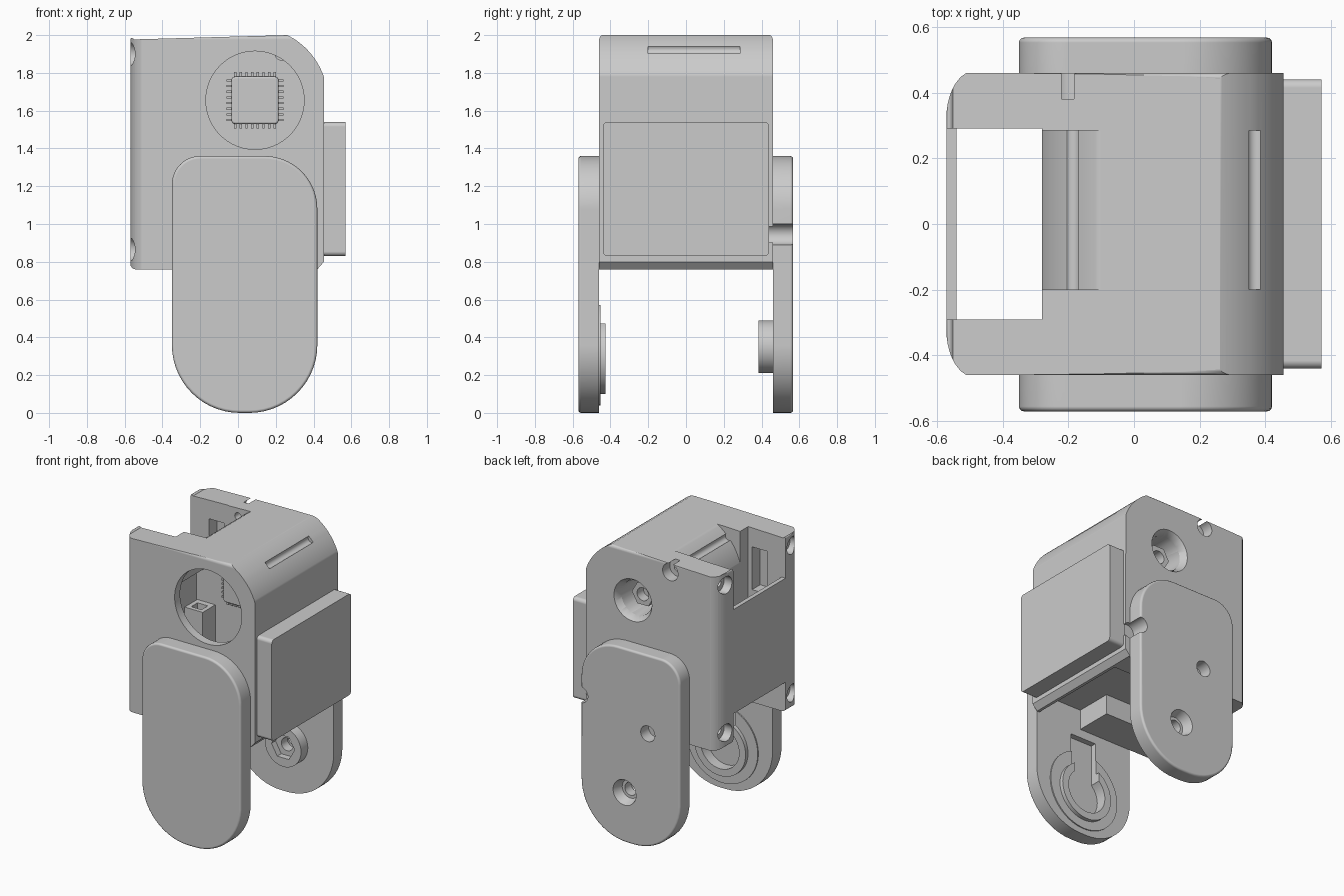
import bpy, bmesh, math
from mathutils import Vector

if "Cube" in bpy.data.objects:
    bpy.data.objects.remove(bpy.data.objects["Cube"], do_unlink=True)

grey = bpy.data.materials.new("plain grey")
grey.use_nodes = True
grey.diffuse_color = (0.6, 0.6, 0.6, 1)
grey.node_tree.nodes["Principled BSDF"].inputs["Base Color"].default_value = (0.6, 0.6, 0.6, 1)

PLACE = {
    "x": lambda a, b, t: (t, a, b),
    "y": lambda a, b, t: (a, t, b),
    "z": lambda a, b, t: (a, b, t),
}


def finish(name, bm):
    bmesh.ops.recalc_face_normals(bm, faces=bm.faces)
    mesh = bpy.data.meshes.new(name)
    bm.to_mesh(mesh)
    bm.free()
    mesh.materials.append(grey)
    obj = bpy.data.objects.new(name, mesh)
    bpy.context.collection.objects.link(obj)
    return obj


def rounded(corners, steps=10):
    """Outline from (a, b, radius) corners."""
    out = []
    for i, (a, b, r) in enumerate(corners):
        p = Vector((a, b))
        if r == 0:
            out.append((a, b))
            continue
        q = p + (Vector(corners[i - 1][:2]) - p).normalized() * r
        s = p + (Vector(corners[(i + 1) % len(corners)][:2]) - p).normalized() * r
        c = q + s - p
        for k in range(steps + 1):
            w = k / steps * math.pi / 2
            out.append(tuple(c + (q - c) * math.cos(w) + (s - c) * math.sin(w)))
    return out


def arc(a, b, r, start, end, n=16):
    """Points on a circle between two angles in degrees."""
    angles = [math.radians(start + (end - start) * k / n) for k in range(n + 1)]
    return [(a + r * math.cos(w), b + r * math.sin(w)) for w in angles]


def prism(name, outline, t0, t1, axis="y", bevel=0, far=None):
    """Extrude an outline along an axis; bevel rounds the rim at t0."""
    bm = bmesh.new()
    place = PLACE[axis]
    lo = [bm.verts.new(place(a, b, t0)) for a, b in outline]
    hi = [bm.verts.new(place(a, b, t1)) for a, b in (far or outline)]
    cap = bm.faces.new(lo)
    bm.faces.new(hi)
    for i in range(len(lo)):
        bm.faces.new((lo[i - 1], lo[i], hi[i], hi[i - 1]))
    if bevel:
        bmesh.ops.recalc_face_normals(bm, faces=bm.faces)
        bmesh.ops.bevel(bm, geom=list(cap.edges), offset=bevel, segments=3, profile=0.5, affect="EDGES")
    return finish(name, bm)


def cyl(name, a, b, r, t0, t1, axis="y", n=40, r2=None):
    def ring(q):
        return arc(a, b, q, 0, 360, n)[:-1]
    return prism(name, ring(r), t0, t1, axis, far=ring(r2 or r))


def boxes(name, spans):
    """One object from boxes given as (x0, x1, y0, y1, z0, z1)."""
    bm = bmesh.new()
    for x0, x1, y0, y1, z0, z1 in spans:
        made = bmesh.ops.create_cube(bm, size=1)["verts"]
        for v in made:
            v.co = (x1 if v.co.x > 0 else x0, y1 if v.co.y > 0 else y0, z1 if v.co.z > 0 else z0)
    return finish(name, bm)


def cut(obj, *cutters, how="DIFFERENCE"):
    bpy.context.view_layer.objects.active = obj
    for c in cutters:
        mod = obj.modifiers.new("cut", "BOOLEAN")
        mod.operation, mod.solver, mod.object = how, "EXACT", c
        bpy.ops.object.modifier_apply(modifier=mod.name)
        bpy.data.objects.remove(c, do_unlink=True)


def box(*span):
    return boxes("cutter", [span])


# housing: side outline crossed with a rounded footprint and end outline
CX, CZ, DRUM = .09, 1.655, .385
shoulder = arc(CX, CZ, DRUM, 18.9, 63.6)
side = rounded([(-.57, 2, .03), (-.57, .76, .03), (.42, .76, 0), (.455, .8, 0)]) + shoulder
housing = prism("housing", side, -.47, .47)
squash = 1.7
foot = rounded([(-.571, -.465 / squash, .085), (.5, -.465 / squash, 0),
                (.5, .465 / squash, 0), (-.571, .465 / squash, .085)])
end = rounded([(-.46, .7, 0), (.46, .7, 0), (.46, 2.001, .025), (-.46, 2.001, .025)], 5)
cut(housing, prism("cutter", [(a, b * squash) for a, b in foot], .5, 2.2, "z"),
    prism("cutter", end, -.8, .8, "x"), how="INTERSECT")

# open shaft, thin outer wall and its notches
cut(housing, box(-.54, -.28, -.29, .29, 0, 3),
    box(-.7, -.5, -.29, .29, 1.7, 2.2),
    box(-.7, -.5, -.29, .29, .5, .97))

# drum-shaped cover between the side plates, with a groove along each flank
flank = arc(CX, CZ, DRUM, 116.4, 166) + [(-.4, 2.2), (-.08, 2.2)]
cut(housing, prism("cutter", flank, -.2, .285))
for sign in (-1, 1):
    cut(housing, cyl("cutter", CX + sign * .281, CZ + .27, .026, -.2, .285, n=24))

# round front port, chamber behind it, and side pockets
cut(housing, cyl("cutter", CX, CZ, .3, -.4, -.08, n=64),
    box(-.265, .36, -.4, -.08, 1.19, 1.7),
    cyl("cutter", CX, CZ, .26, -.6, -.3, n=64),
    box(-.43, -.31, -.38, -.2, 1.55, 1.85),
    box(-.43, -.31, .2, .38, 1.55, 1.85))

# underside recesses
cut(housing, box(-.279, .4, -.2, .285, 0, .9),
    box(.06, .4, -.5, -.19, 0, .9))

# back port and screw seat
cut(housing, cyl("cutter", CX, CZ, .12, .2, .5),
    cyl("cutter", CX, CZ, .11, .4, .465, r2=.15),
    cyl("cutter", -.2, 1.93, .06, .38, .5),
    cyl("cutter", -.2, 1.93, .025, .2, .4))
nut = cyl("back_nut", CX, CZ, .085, .19, .35, n=6)
cut(nut, cyl("cutter", CX, CZ, .045, .28, .5))

# corner screw seats on the thin wall side
for y in (-.365, .365):
    for z in (.865, 1.9):
        cut(housing, cyl("cutter", y, z, .06, -.7, -.51, "x"),
            cyl("cutter", y, z, .025, -.55, -.4, "x"))

# circuit chip with pins, connector and small post inside the chamber
chip = rounded([(-.035, 1.53, .02), (.215, 1.53, .02), (.215, 1.78, .02), (-.035, 1.78, .02)], 4)
prism("chip", chip, -.12, -.075, bevel=.01)
pins = []
for k in range(8):
    s = (k - 3.5) * .03
    for d in (-1, 1):
        e0, e1 = sorted((d * .12, d * .15))
        pins.append((CX + s - .006, CX + s + .006, -.095, -.075, CZ + e0, CZ + e1))
        pins.append((CX + e0, CX + e1, -.095, -.075, CZ + s - .006, CZ + s + .006))
boxes("chip_pins", pins)
connector = boxes("connector", [(-.26, -.12, -.22, -.07, 1.2, 1.47)])
cut(connector, box(-.23, -.15, -.19, -.12, 1.35, 1.6))
cyl("inner_post", .23, 1.9, .035, -.3, -.07, n=24)

# side block
block = rounded([(-.44, .83, .025), (.44, .83, .025), (.44, 1.54, .025), (-.44, 1.54, .025)], 5)
prism("side_block", block, .45, .57, "x")

# legs share one outline; only the outer rim is softened
leg = rounded([(-.35, 0, .36), (.42, 0, .36), (.42, 1.36, .28), (-.35, 1.36, .15)], 14)
front_leg = prism("front_leg", leg, -.57, -.46, bevel=.015)
back_leg = prism("back_leg", leg, .567, .46, bevel=.015)


# front leg inner bearing: flat disc and raised ring with an open slot
def slot():
    return cyl("cutter", .035, .3, .15, -.5, -.4), box(-.065, .135, -.5, -.4, .3, .7)


disc = cyl("front_leg_disc", .035, .315, .275, -.48, -.452, n=56)
ring = cyl("front_leg_ring", .035, .3, .2, -.48, -.425, n=48)
for part in (front_leg, disc, ring):
    cut(part, *slot())

# back leg boss, screw holes and edge groove
boss = cyl("back_leg_boss", .08, .35, .14, .385, .47)
cut(boss, cyl("cutter", .08, .35, .09, .3, .43, n=6), cyl("cutter", .08, .35, .045, .3, .6))
cut(back_leg, cyl("cutter", .08, .35, .045, .4, .6),
    cyl("cutter", .08, .35, .065, .5, .57, r2=.09),
    cyl("cutter", -.1, .81, .055, .48, .6),
    cyl("cutter", .42, .945, .055, .4, .6))
cut(housing, cyl("cutter", .42, .945, .055, .43, .6))

# smooth the curved faces, keep sharp edges and flat faces flat
bpy.ops.object.select_all(action="DESELECT")
parts = [o for o in bpy.context.collection.objects if o.type == "MESH" and grey.name in o.data.materials]
for obj in parts:
    obj.select_set(True)
    bpy.context.view_layer.objects.active = obj
bpy.ops.object.shade_smooth_by_angle(angle=math.radians(32))
for obj in parts:
    mod = obj.modifiers.new("flat faces", "WEIGHTED_NORMAL")
    mod.weight, mod.keep_sharp = 100, True
